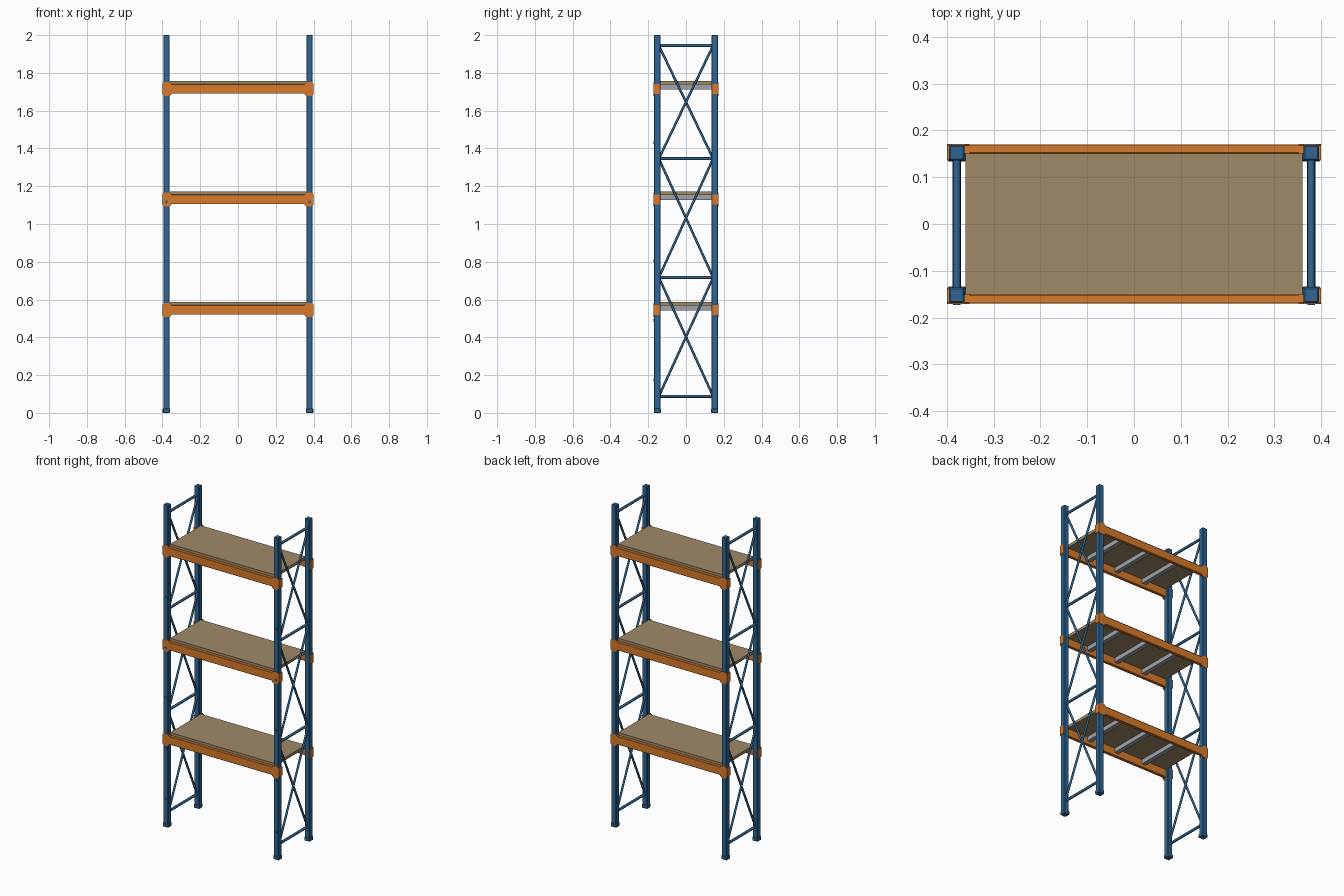
import bpy, bmesh
from mathutils import Vector, Matrix

if "Cube" in bpy.data.objects:
    bpy.data.objects.remove(bpy.data.objects["Cube"])


def material(name, rgb):
    m = bpy.data.materials.new(name)
    m.diffuse_color = (*rgb, 1)
    m.use_nodes = True
    m.node_tree.nodes["Principled BSDF"].inputs["Base Color"].default_value = m.diffuse_color
    return m


BLUE = material("blue_paint", (0.028, 0.133, 0.29))
ORANGE = material("orange_paint", (0.69, 0.195, 0.024))
BOARD = material("chipboard", (0.35, 0.255, 0.138))
STEEL = material("steel", (0.35, 0.37, 0.40))


def finish(name, bm, mat):
    bmesh.ops.recalc_face_normals(bm, faces=bm.faces)
    me = bpy.data.meshes.new(name)
    bm.to_mesh(me)
    bm.free()
    me.materials.append(mat)
    ob = bpy.data.objects.new(name, me)
    bpy.context.collection.objects.link(ob)
    return ob


def add_box(bm, lo, hi):
    lo, hi = Vector(lo), Vector(hi)
    bmesh.ops.create_cube(bm, size=1, matrix=Matrix.Translation((lo + hi) / 2)
                          @ Matrix.Diagonal((*(hi - lo), 1)))


def box(name, lo, hi, mat, bevel=0):
    bm = bmesh.new()
    add_box(bm, lo, hi)
    if bevel:
        bmesh.ops.bevel(bm, geom=bm.edges[:], offset=bevel, segments=1, affect='EDGES')
    return finish(name, bm, mat)


def rod(name, a, b, r, mat, sides=8):
    a, b = Vector(a), Vector(b)
    d = b - a
    bm = bmesh.new()
    rot = d.to_track_quat('Z', 'Y').to_matrix().to_4x4()
    bmesh.ops.create_cone(bm, cap_ends=True, segments=sides, radius1=r, radius2=r,
                          depth=d.length, matrix=Matrix.Translation((a + b) / 2) @ rot)
    ob = finish(name, bm, mat)
    for p in ob.data.polygons:
        p.use_smooth = len(p.vertices) == 4
    return ob


PX, PY, HP = 0.379, 0.152, 0.0165      # post centre and half width
LEVELS = (0.545, 1.13, 1.715)          # beam centre heights
RUNGS = (0.088, 0.717, 1.346, 1.945)   # horizontal brace heights

for sx, xs in ((-1, "left"), (1, "right")):
    x = sx * PX
    for sy, ys in ((-1, "front"), (1, "back")):
        y = sy * PY
        # upright post and its foot
        box(f"{ys}_{xs}_post", (x - HP, y - HP, 0.01), (x + HP, y + HP, 2), BLUE, 0.003)
        box(f"{ys}_{xs}_foot", (x - 0.0195, y - 0.0185, 0), (x + 0.0195, y + 0.0185, 0.024),
            BLUE, 0.003)
    # locking bolts on the front posts
    for i in range(5):
        z = 0.175 + 0.314 * i
        rod(f"{xs}_bolt_{i}", (x, -PY, z), (x, -0.173, z), 0.008, BLUE)
    # side frame: horizontal and crossed braces
    ye = PY - 0.012
    for i, z in enumerate(RUNGS):
        rod(f"{xs}_rung_{i}", (x, -ye, z), (x, ye, z), 0.008, BLUE)
    for i, (z0, z1) in enumerate(zip(RUNGS, RUNGS[1:])):
        for s in (-1, 1):
            rod(f"{xs}_cross_brace_{i}_{'a' if s < 0 else 'b'}",
                (x + s * 0.003, -s * ye, z0 + 0.008),
                (x + s * 0.003, s * ye, z1 - 0.008), 0.0065, BLUE)

for n, z in enumerate(LEVELS):
    for sy, ys in ((-1, "front"), (1, "back")):
        # load beam
        y0, y1 = sorted((sy * 0.151, sy * 0.1705))
        box(f"{ys}_beam_{n}", (-0.355, y0, z - 0.025), (0.355, y1, z + 0.026), ORANGE, 0.002)
        # beam end brackets: chamfered face plate, side return and inner tab
        for sx, xs in ((-1, "left"), (1, "right")):
            bm = bmesh.new()
            prof = [(0.400, 0.027), (0.390, 0.037), (0.362, 0.037), (0.352, 0.027),
                    (0.352, -0.027), (0.362, -0.037), (0.390, -0.037), (0.400, -0.027)]
            f = bm.faces.new([bm.verts.new((sx * px, sy * 0.1675, z + pz)) for px, pz in prof])
            ext = bmesh.ops.extrude_face_region(bm, geom=[f], use_keep_orig=True)
            bmesh.ops.translate(bm, vec=(0, sy * 0.004, 0),
                                verts=[v for v in ext["geom"] if isinstance(v, bmesh.types.BMVert)])
            for xa, xb, ya, h in ((0.395, 0.400, 0.137, 0.027), (0.352, 0.3625, 0.151, 0.027)):
                xa, xb = sorted((sx * xa, sx * xb))
                ya, yb = sorted((sy * ya, sy * 0.169))
                add_box(bm, (xa, ya, z - h), (xb, yb, z + h))
            finish(f"{ys}_{xs}_bracket_{n}", bm, ORANGE)
    # shelf board and the support bars below it
    box(f"shelf_board_{n}", (-0.36, -0.151, z + 0.023), (0.36, 0.151, z + 0.041), BOARD)
    for i in (-1, 0, 1):
        x = i * 0.2
        box(f"support_bar_{n}_{i + 1}", (x - 0.014, -0.152, z - 0.004),
            (x + 0.014, 0.152, z + 0.023), STEEL)
